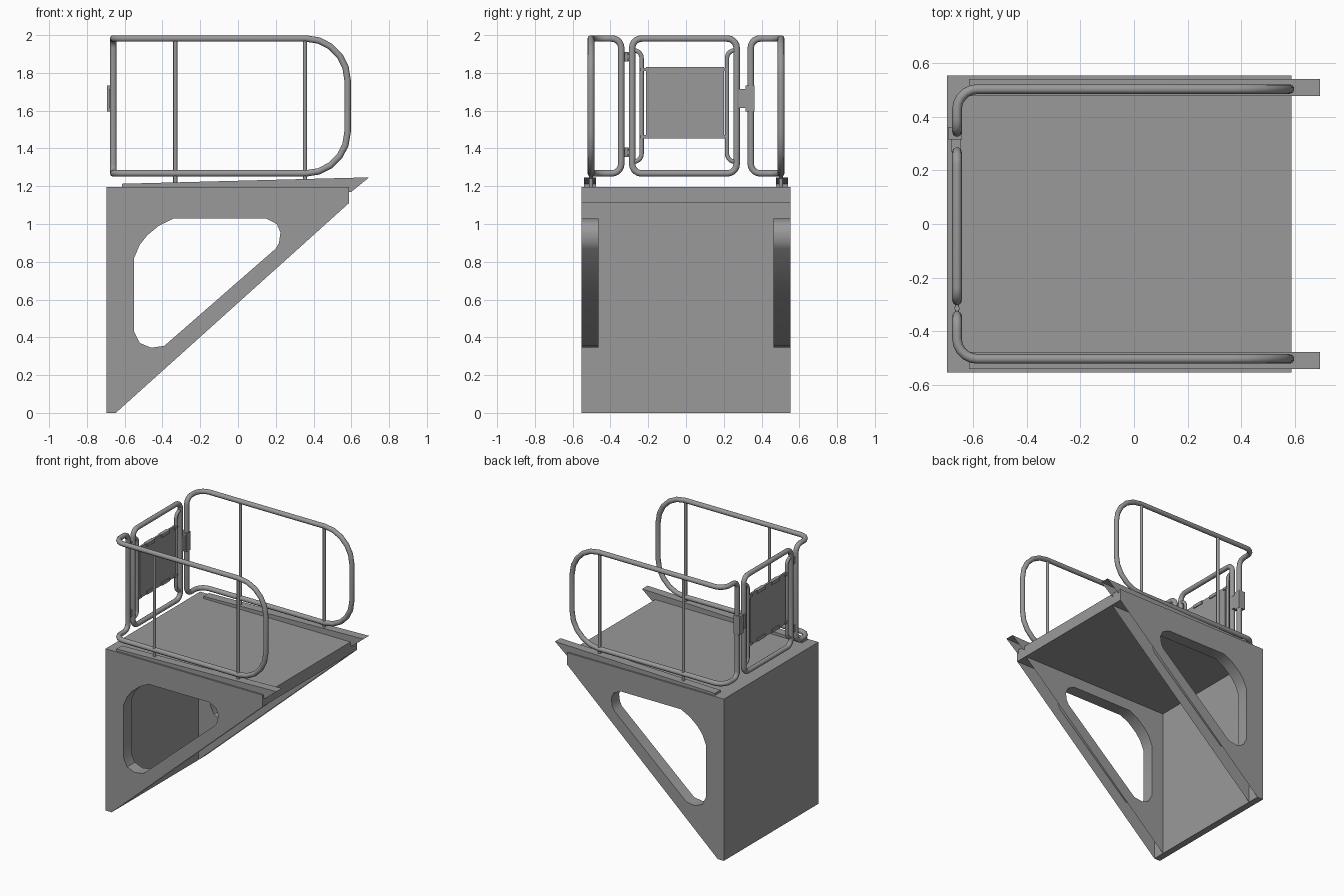
import bpy, bmesh, math
from mathutils import Vector

if "Cube" in bpy.data.objects:
    bpy.data.objects.remove(bpy.data.objects["Cube"])

# Dark grey paint shared by all parts
paint = bpy.data.materials.new("dark_grey_paint")
paint.diffuse_color = (.32, .32, .32, 1)
paint.use_nodes = True
paint.node_tree.nodes["Principled BSDF"].inputs["Base Color"].default_value = paint.diffuse_color


def add_mesh(name, bm, smooth=False):
    bmesh.ops.recalc_face_normals(bm, faces=bm.faces[:])
    me = bpy.data.meshes.new(name)
    bm.to_mesh(me)
    bm.free()
    me.materials.append(paint)
    ob = bpy.data.objects.new(name, me)
    bpy.context.collection.objects.link(ob)
    if smooth:
        bpy.ops.object.select_all(action='DESELECT')
        ob.select_set(True)
        bpy.context.view_layer.objects.active = ob
        bpy.ops.object.shade_smooth_by_angle(angle=math.radians(40))
    return ob


def box(name, lo, hi):
    bm = bmesh.new()
    bmesh.ops.create_cube(bm, size=1)
    for v in bm.verts:
        v.co = Vector([(a + b) / 2 + c * (b - a) for a, b, c in zip(lo, hi, v.co)])
    return add_mesh(name, bm)


def rounded(points, radii, closed, steps=5):
    """Replace right-angle corners of a path by circular arcs."""
    pts = [Vector(p) for p in points]
    out, n = [], len(pts)
    for i, p in enumerate(pts):
        r = radii[i]
        if r == 0 or (not closed and i in (0, n - 1)):
            out.append(p)
            continue
        a = (pts[i - 1] - p).normalized()
        b = (pts[(i + 1) % n] - p).normalized()
        c = p + (a + b) * r
        for k in range(steps + 1):
            t = math.pi / 2 * k / steps
            out.append(c - b * r * math.cos(t) - a * r * math.sin(t))
    return out


def tube(name, points, radius, radii=None, closed=False):
    pts = rounded(points, radii or [0] * len(points), closed)
    cu = bpy.data.curves.new(name, 'CURVE')
    cu.dimensions = '3D'
    cu.bevel_depth = radius
    cu.bevel_resolution = 3
    cu.use_fill_caps = not closed
    cu.materials.append(paint)
    sp = cu.splines.new('POLY')
    sp.points.add(len(pts) - 1)
    for q, p in zip(sp.points, pts):
        q.co = (*p, 1)
    sp.use_cyclic_u = closed
    sp.use_smooth = True
    ob = bpy.data.objects.new(name, cu)
    bpy.context.collection.objects.link(ob)
    return ob


def loop_edges(bm, profile, y):
    vs = [bm.verts.new((x, y, z)) for x, z in profile]
    return vs, [bm.edges.new((vs[i - 1], vs[i])) for i in range(len(vs))]


# Back wall and deck as one L-shaped solid
shell = [(-.697, 0), (-.647, 0), (-.647, 1.11), (.587, 1.11), (.587, 1.197), (-.697, 1.197)]
bm = bmesh.new()
rings = [[bm.verts.new((x, y, z)) for x, z in shell] for y in (-.553, .553)]
for r in rings:
    bm.faces.new(r)
for i in range(len(shell)):
    bm.faces.new((rings[0][i - 1], rings[0][i], rings[1][i], rings[1][i - 1]))
add_mesh("deck_and_back_wall", bm)

# Hollow triangular side panels, open along the slope, with a rounded window
tri = [(-.647, 0), (.587, 1.11), (-.647, 1.11)]
window = [(-.55, .43), (-.55, .82), (-.52, .89), (-.48, .94), (-.42, .99), (-.345, 1.028),
          (.15, 1.028), (.205, 1.0), (.225, .955), (.217, .9), (.2, .87),
          (-.39, .355), (-.46, .345), (-.52, .37)]
for side, s in (("front", -1), ("rear", 1)):
    bm = bmesh.new()
    holes = []
    for y in (s * .462, s * .553):
        _, e1 = loop_edges(bm, tri, y)
        hv, e2 = loop_edges(bm, window, y)
        holes.append(hv)
        bmesh.ops.triangle_fill(bm, use_beauty=True, edges=e1 + e2, normal=(0, 1, 0))
    for i in range(len(window)):
        bm.faces.new((holes[0][i - 1], holes[0][i], holes[1][i], holes[1][i - 1]))
    add_mesh(side + "_side_panel", bm, True)

    # Tapered channel rail under each guard, open below
    bm = bmesh.new()
    rail = [(-.615, 1.197), (.587, 1.197), (.587, 1.17), (.6, 1.17), (.694, 1.247), (-.615, 1.213)]
    a, b = [[bm.verts.new((x, y, z)) for x, z in rail] for y in (s * .477, s * .541)]
    bm.faces.new(a)
    bm.faces.new(b)
    for i, j in ((4, 5), (5, 0)):
        bm.faces.new((a[i], a[j], b[j], b[i]))
    add_mesh(side + "_floor_channel", bm)

    # Bent guard rail loop and its uprights
    T, B = 1.982, 1.268
    tube(side + "_guard_rail",
         [(-.66, s * .343, T), (-.66, s * .503, T), (.58, s * .503, T),
          (.58, s * .503, B), (-.66, s * .503, B), (-.66, s * .343, B)],
         .018, [.05, .075, .22, .22, .075, .05], True)
    for n, x in (("back", -.332), ("fore", .355)):
        tube(f"{side}_{n}_upright", [(x, s * .503, 1.197), (x, s * .503, T)], .011)

# Gate frame
tube("gate_frame", [(-.66, -.285, 1.982), (-.66, .268, 1.982), (-.66, .268, 1.268), (-.66, -.285, 1.268)],
     .018, [.05] * 4, True)

# Inner gate bars with clips that hold the panel
for n, edge, y, s in (("left", -.278, -.235, 1), ("right", .261, .217, -1)):
    tube(n + "_gate_bar", [(-.66, edge, 1.92), (-.66, y, 1.92), (-.66, y, 1.33), (-.66, edge, 1.33)],
         .012, [0, .042, .042, 0])
    for k, z in (("upper", 1.818), ("lower", 1.462)):
        lo, hi = sorted((y - s * .005, y + s * .035))
        box(f"{n}_{k}_panel_clip", (-.673, lo, z - .009), (-.647, hi, z + .009))

# Gate panel with folded tabs
box("gate_panel", (-.667, -.212, 1.452), (-.653, .2, 1.83))
for k, z in (("upper", 1.818), ("lower", 1.464)):
    for n, y in (("left", -.09), ("right", .08)):
        box(f"{n}_{k}_panel_tab", (-.674, y - .045, z - .012), (-.646, y + .045, z + .012))

# Hinges between gate and front guard
for n, z in (("upper", 1.885), ("lower", 1.38)):
    tube(n + "_hinge_pin", [(-.66, -.315, z - .025), (-.66, -.315, z + .025)], .01)
    for m, dz in (("top", .016), ("bottom", -.016)):
        tube(f"{n}_hinge_{m}_arm", [(-.66, -.343, z + dz), (-.66, -.285, z + dz)], .007)

# Gate latch
box("latch_bolt", (-.682, .27, 1.615), (-.645, .32, 1.715))
box("latch_keeper", (-.693, .315, 1.595), (-.642, .362, 1.732))
